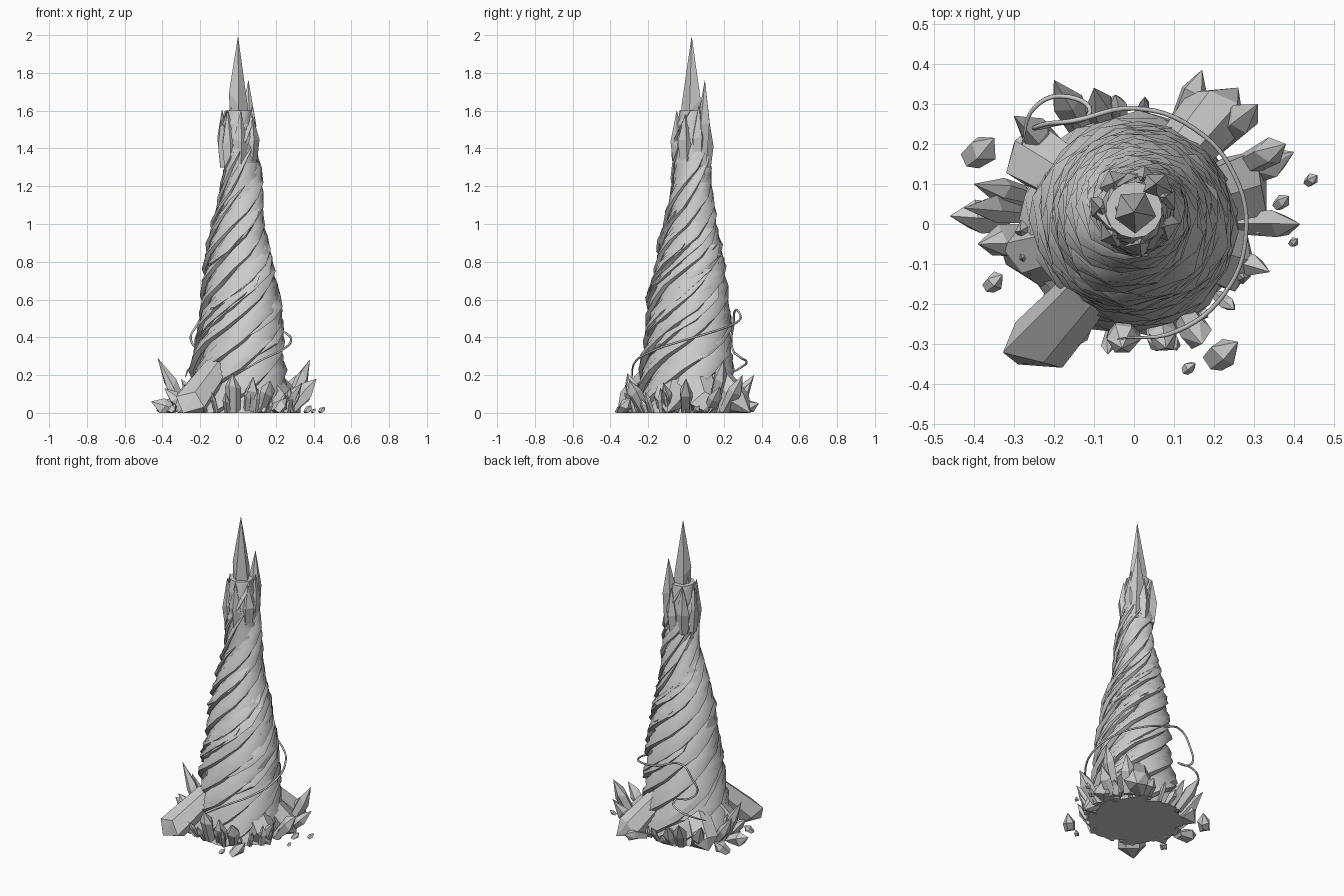
import bpy, bmesh, math, random
from mathutils import Vector

if "Cube" in bpy.data.objects:
    bpy.data.objects.remove(bpy.data.objects["Cube"])

random.seed(4)

# Spire envelope: z, centre x, outer radius
ENV = [(0, -.01, .275), (.4, .01, .23), (.6, .01, .212), (.8, 0, .185), (1.0, 0, .14),
       (1.2, .025, .113), (1.5, 0, .103), (2, 0, 0)]


def env(z):
    for a, b in zip(ENV, ENV[1:]):
        if z <= b[0]:
            t = (z - a[0]) / (b[0] - a[0])
            return a[1] + (b[1] - a[1]) * t, .022 * z, a[2] + (b[2] - a[2]) * t
    return 0, .03, 0


def twist(z):
    return 5 * z + .8 * z * z


def make(name, rings, angle=28):
    """Skin a list of equal-length rings and cap both ends."""
    bm = bmesh.new()
    vs = [[bm.verts.new((p[0], p[1], max(p[2], 0))) for p in r] for r in rings]
    n = len(vs[0])
    for a, b in zip(vs, vs[1:]):
        for i in range(n):
            bm.faces.new((a[i], a[(i + 1) % n], b[(i + 1) % n], b[i]))
    bm.faces.new(vs[0][::-1])
    bm.faces.new(vs[-1])
    bmesh.ops.remove_doubles(bm, verts=bm.verts, dist=.0004)
    bmesh.ops.recalc_face_normals(bm, faces=bm.faces)
    me = bpy.data.meshes.new(name)
    bm.to_mesh(me)
    bm.free()
    me.shade_smooth()
    me.set_sharp_from_angle(angle=math.radians(angle))
    bpy.context.collection.objects.link(bpy.data.objects.new(name, me))


def crystal(name, base, tip, r, sides=5, shoulder=.6):
    """Irregular faceted shard from base to tip."""
    a, d = Vector(base), Vector(tip) - Vector(base)
    u = d.orthogonal().normalized()
    v = d.cross(u).normalized()
    ph = random.uniform(0, math.tau)
    jit = [random.uniform(.8, 1.15) for _ in range(sides)]
    rings = []
    for t, s in ((0, .8), (shoulder, 1), (1, .02)):
        ring = []
        for i in range(sides):
            w = ph + i * math.tau / sides
            slide = random.uniform(-.1, .1) if t == shoulder else 0
            ring.append(a + d * (t + slide) + (u * math.cos(w) + v * math.sin(w)) * r * s * jit[i])
        rings.append(ring)
    make(name, rings, 10)


# Inner core
core = []
for k in range(24):
    z = 1.6 * k / 23
    cx, cy, r = env(z)
    turns = [i * math.tau / 14 + twist(z) for i in range(14)]
    core.append([(cx + .86 * r * math.cos(w), cy + .86 * r * math.sin(w), z) for w in turns])
make("spire_core", core)

# Overlapping twisted strands: angular offset and radial factor of the section
SECTION = [(-.52, .84), (-.2, .94), (.12, 1.01), (.34, 1.03), (.44, .92), (.2, .74), (-.2, .74)]


def strand(name, a0, z0, z1, width, lift):
    rings = []
    n = max(6, int((z1 - z0) / .075))
    for k in range(n + 1):
        t = k / n
        z = z0 + (z1 - z0) * t
        cx, cy, r = env(z)
        taper = min(1, (1 - t) * 5 + .02, t * 4 + .03 if z0 > 0 else 1)
        wob = random.uniform(-.06, .06)
        up = lift + random.uniform(-.025, .025)
        ring = []
        for da, f in SECTION:
            w = a0 + twist(z) + da * width * taper + wob
            f = .87 + (f + up - .87) * (.35 + .65 * taper) + random.uniform(-.012, .012)
            ring.append((cx + r * f * math.cos(w), cy + r * f * math.sin(w), z))
        rings.append(ring)
    make(name, rings)


for i in range(8):
    strand("twisted_strand", i * math.tau / 8, 0, 1.6 - .2 * (i % 3), 1, random.uniform(-.02, .03))
for i in range(14):
    z0 = random.uniform(.03, .95)
    strand("thin_strand", random.uniform(0, math.tau), z0, min(1.5, z0 + random.uniform(.35, .6)),
           random.uniform(.4, .75), random.uniform(0, .05))

# Crown: tall central spike, one beside it, and a ring of shorter ones
crystal("crown_spike", (0, .035, 1.4), (0, .03, 1.99), .055, 5, .42)
crystal("crown_spike", (.06, .08, 1.3), (.055, .1, 1.76), .042, 5, .45)
crystal("crown_spike", (.01, .03, 1.35), (-.03, .03, 1.74), .05, 5, .42)
for i in range(7):
    w = i * math.tau / 7 + .4
    x, y = math.cos(w), math.sin(w)
    crystal("crown_spike", (.068 * x, .035 + .068 * y, 1.3),
            (.085 * x, .035 + .085 * y, random.uniform(1.58, 1.67)), .042, 5, .45)

# Broad roots running out from the spire to these points
for x, y in [(-.29, -.35), (.26, .34), (-.3, .2), (.3, -.1), (-.32, -.1), (.33, .12)]:
    crystal("root", (x * .36, y * .42, .23), (x, y, -.03), .09, 6, .7)

# Base crystals leaning outward: tip x, tip y, height
for x, y, h in [(-.425, .04, .29), (-.4, .1, .2), (-.46, .02, .06), (-.39, -.05, .13),
                (.38, .2, .28), (.4, .18, .14), (.415, 0, .18), (.34, -.12, .16), (.31, .3, .2),
                (.17, .385, .05), (-.1, .34, .16), (-.2, .36, .2), (-.3, .27, .18), (.17, -.3, .17),
                (.08, -.31, .19), (-.03, -.31, .21)]:
    d = math.hypot(x, y)
    s = max(.25, d - .14) / d
    crystal("base_crystal", (x * s, y * s, 0), (x, y, h), random.uniform(.034, .046),
            random.choice((5, 6)), random.uniform(.5, .7))

# Small shards around the foot
for i in range(26):
    w = i * math.tau / 26 + random.uniform(-.1, .1)
    d = random.uniform(.25, .29)
    e = d + random.uniform(.02, .07)
    crystal("small_shard", (d * math.cos(w), d * math.sin(w), 0),
            (e * math.cos(w), e * math.sin(w), random.uniform(.06, .16)), random.uniform(.015, .028))

# Loose stones: x, y, size
for x, y, r in [(.445, .11, .02), (.4, -.045, .014), (.37, .055, .025), (.225, -.325, .05),
                (.14, -.36, .02), (-.35, -.145, .03), (-.385, .185, .05)]:
    crystal("loose_stone", (x - r * .5, y - r * .4, 0), (x + r * .7, y + r * .6, r * 1.6), r * .8, 5, .5)

# Thin tendril: a rising arc round the spire, then a small loop down the back left
path = []
for i in range(8):
    t = i / 7
    w = math.radians(-98 + 215 * t)
    path.append((.29 * math.cos(w) - .02 * t, .29 * math.sin(w), .18 + .36 * t ** .7))
path += [(-.22, .25, .46), (-.25, .24, .39), (-.2, .25, .33), (-.11, .28, .3),
         (-.18, .32, .27), (-.25, .29, .24), (-.28, .2, .19)]
cu = bpy.data.curves.new("tendril", 'CURVE')
cu.dimensions = '3D'
cu.bevel_depth = .006
cu.bevel_resolution = 1
cu.resolution_u = 6
cu.use_fill_caps = True
sp = cu.splines.new('BEZIER')
sp.bezier_points.add(len(path) - 1)
for bp, p in zip(sp.bezier_points, path):
    bp.co = p
    bp.handle_left_type = bp.handle_right_type = 'AUTO'
sp.bezier_points[0].radius = sp.bezier_points[-1].radius = .35
bpy.context.collection.objects.link(bpy.data.objects.new("tendril", cu))
